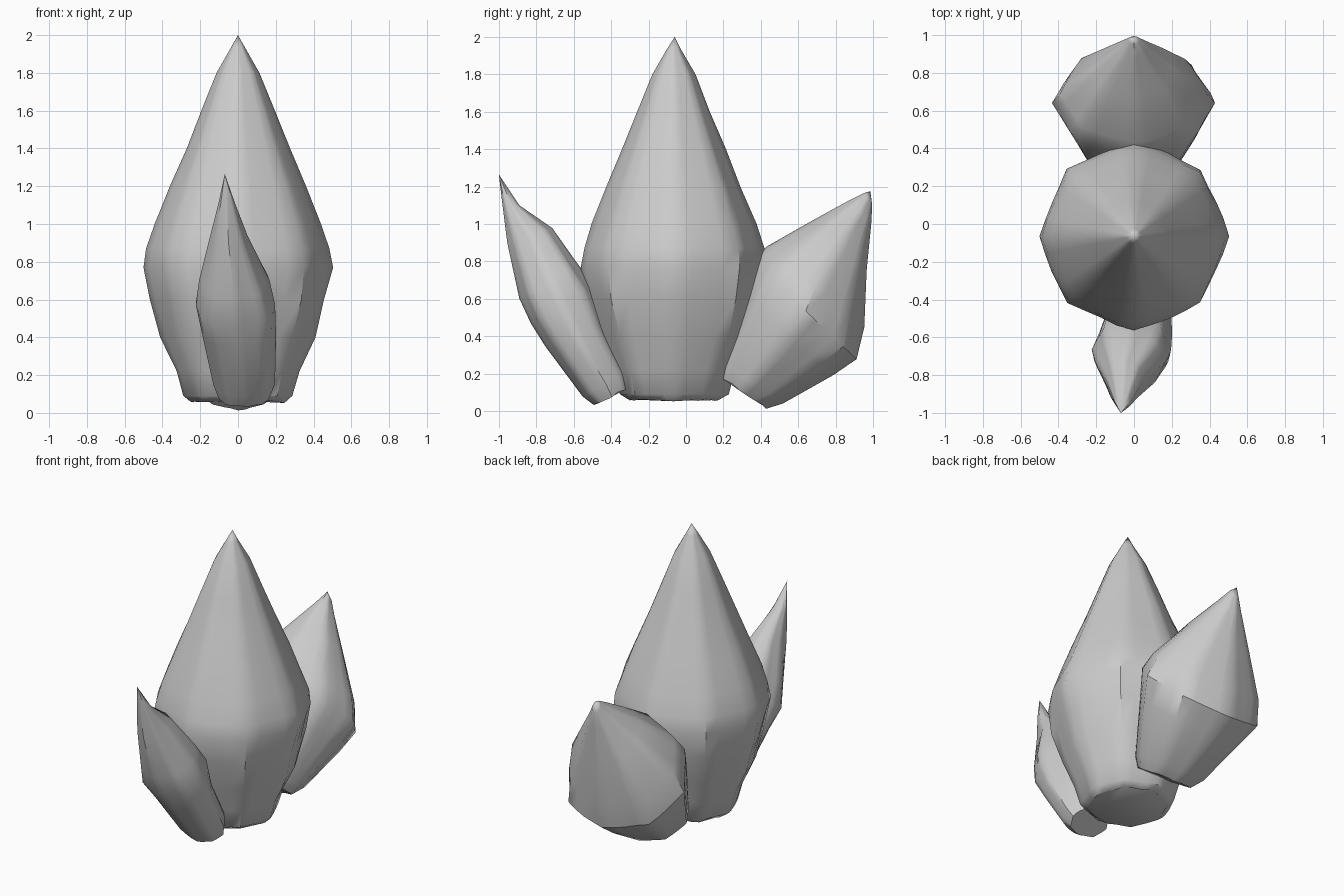
import bpy, bmesh, math
from mathutils import Vector, noise

SIDES, STEPS = 8, 4          # ridges per crystal, points per facet

cube = bpy.data.objects.get("Cube")
if cube:
    bpy.data.objects.remove(cube, do_unlink=True)

stone = bpy.data.materials.new("grey_stone")
stone.use_nodes = True
GREY = (0.6, 0.6, 0.6, 1)
stone.diffuse_color = GREY
stone.node_tree.nodes["Principled BSDF"].inputs["Base Color"].default_value = GREY


def facet_radius(a):
    """Radius of a slightly rounded octagon at angle a."""
    half = math.pi / SIDES
    flat = math.cos(half) / math.cos((a % (2 * half)) - half)
    return flat * 0.8 + 0.2


def crystal(name, rings, tip, turn=0.0, rough=0.03):
    """Loft faceted rings (front y, z, back y, z, centre x, half width) to a tip."""
    bm = bmesh.new()
    count = SIDES * STEPS
    loops = []
    for i, (fy, fz, by, bz, cx, width) in enumerate(rings):
        centre = Vector((cx, (fy + by) / 2, (fz + bz) / 2))
        reach = Vector((0, (by - fy) / 2, (bz - fz) / 2))
        loop = []
        for k in range(count):
            a = 2 * math.pi * k / count
            r = facet_radius(a + turn)
            p = centre + Vector((width, 0, 0)) * math.cos(a) * r + reach * math.sin(a) * r
            # gentle chipped surface
            bump = noise.noise(p * 6) * rough
            p += (p - centre) * bump
            if i == 0:
                p.z += noise.noise(p * 14) * 0.015
            loop.append(bm.verts.new(p))
        loops.append(loop)
    for low, high in zip(loops, loops[1:]):
        for k in range(count):
            n = (k + 1) % count
            bm.faces.new((low[k], low[n], high[n], high[k]))
    top = bm.verts.new(tip)
    for k in range(count):
        bm.faces.new((loops[-1][k], loops[-1][(k + 1) % count], top))
    bm.faces.new(loops[0][::-1])
    bmesh.ops.recalc_face_normals(bm, faces=bm.faces)
    mesh = bpy.data.meshes.new(name)
    bm.to_mesh(mesh)
    bm.free()
    obj = bpy.data.objects.new(name, mesh)
    bpy.context.collection.objects.link(obj)
    mesh.materials.append(stone)
    bpy.ops.object.select_all(action='DESELECT')
    obj.select_set(True)
    bpy.context.view_layer.objects.active = obj
    bpy.ops.object.shade_smooth_by_angle(angle=math.radians(40))
    return obj


# Tall upright crystal: radius by height
profile = [(0.06, 0.25), (0.09, 0.29), (0.22, 0.33), (0.4, 0.41), (0.6, 0.465),
           (0.77, 0.5), (0.87, 0.485), (1.0, 0.44), (1.2, 0.36), (1.4, 0.275),
           (1.6, 0.195), (1.8, 0.115), (1.93, 0.04)]
crystal("centre_crystal",
        [(-0.065 - r, z, -0.065 + r, z, 0, r) for z, r in profile],
        (0, -0.06, 2.0))

# Slim crystal leaning forward
crystal("front_crystal", [
    (-0.49, 0.03, -0.3, 0.13, 0.03, 0.13),
    (-0.55, 0.08, -0.31, 0.22, 0.03, 0.16),
    (-0.75, 0.35, -0.42, 0.46, 0.0, 0.195),
    (-0.83, 0.47, -0.5, 0.68, -0.01, 0.215),
    (-0.88, 0.61, -0.58, 0.8, -0.02, 0.18),
    (-0.95, 0.9, -0.71, 0.98, -0.05, 0.1),
    (-0.985, 1.12, -0.89, 1.1, -0.06, 0.045),
], (-0.07, -1.0, 1.265), rough=0.12)

# Broad crystal leaning back
crystal("back_crystal", [
    (0.16, 0.2, 0.43, 0.015, 0, 0.19),
    (0.17, 0.27, 0.52, 0.04, 0, 0.24),
    (0.29, 0.62, 0.79, 0.19, 0, 0.37),
    (0.36, 0.8, 0.92, 0.27, 0, 0.43),
    (0.43, 0.88, 0.95, 0.45, 0, 0.385),
    (0.68, 1.02, 0.97, 0.75, 0, 0.22),
    (0.88, 1.13, 0.99, 1.0, 0, 0.075),
    (0.95, 1.165, 0.995, 1.1, 0, 0.03),
], (-0.01, 0.985, 1.175), rough=0.05)
